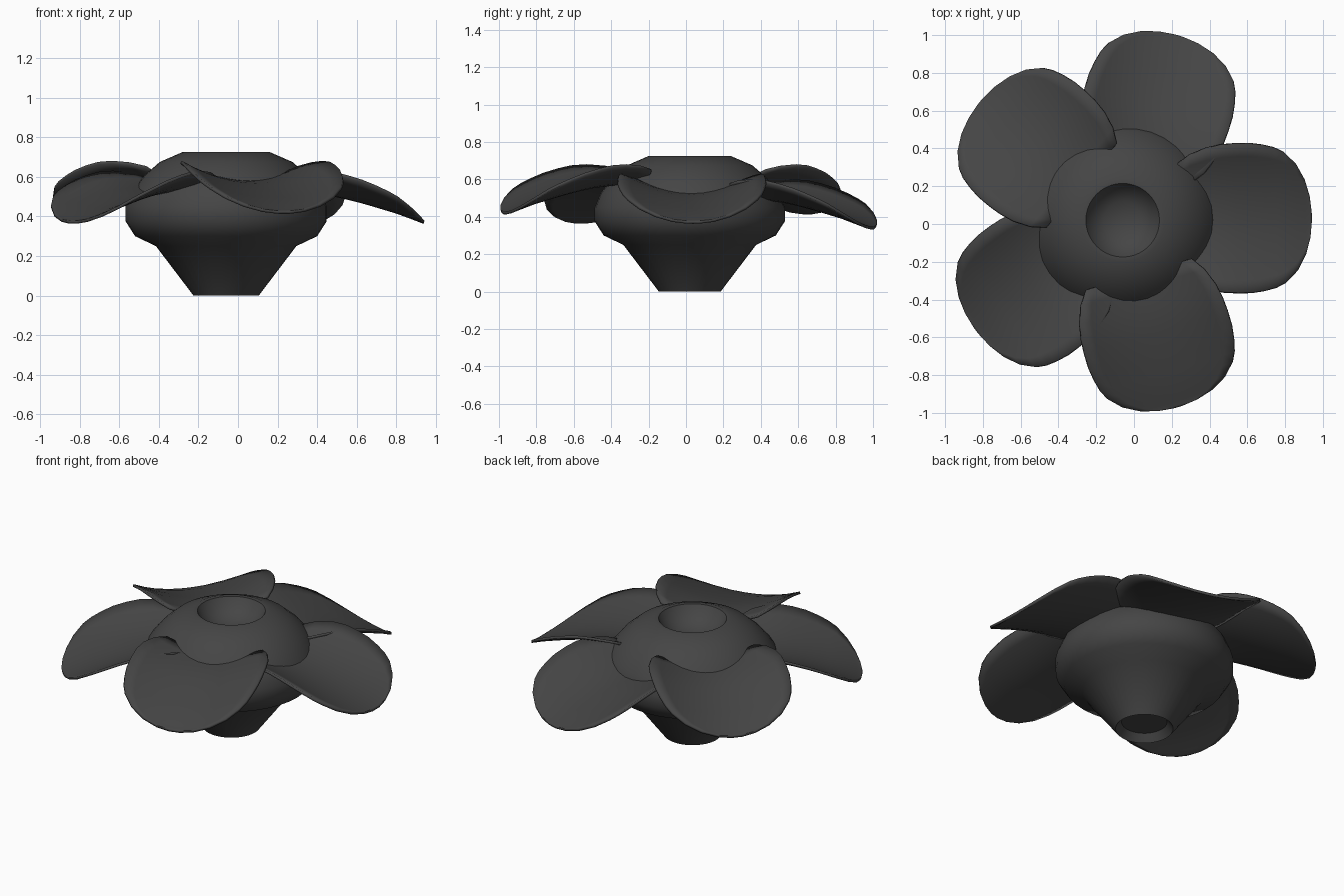
import bpy, bmesh, math
from mathutils import Vector

if "Cube" in bpy.data.objects:
    bpy.data.objects.remove(bpy.data.objects["Cube"])

CX, CY = -0.06, 0.02          # axis of the flower body

mat = bpy.data.materials.new("dark_grey")
mat.diffuse_color = (0.06, 0.06, 0.06, 1)
mat.use_nodes = True
mat.node_tree.nodes["Principled BSDF"].inputs["Base Color"].default_value = mat.diffuse_color


def finish(name, bm, angle):
    bmesh.ops.remove_doubles(bm, verts=bm.verts, dist=0.0005)
    bmesh.ops.recalc_face_normals(bm, faces=bm.faces)
    me = bpy.data.meshes.new(name)
    bm.to_mesh(me)
    bm.free()
    ob = bpy.data.objects.new(name, me)
    bpy.context.collection.objects.link(ob)
    me.materials.append(mat)
    bpy.ops.object.select_all(action='DESELECT')
    ob.select_set(True)
    bpy.context.view_layer.objects.active = ob
    bpy.ops.object.shade_smooth_by_angle(angle=math.radians(angle))
    return ob


def grid(bm, rows):
    vs = [[bm.verts.new(p) for p in row] for row in rows]
    for a, b in zip(vs, vs[1:]):
        for i in range(len(a) - 1):
            bm.faces.new((a[i], a[i + 1], b[i + 1], b[i]))


# Flower body: turned profile with a dished top and recessed foot
profile = [(0, 0.05), (0.13, 0.045), (0.165, 0.0), (0.355, 0.25), (0.46, 0.30),
           (0.508, 0.375), (0.508, 0.45), (0.475, 0.53), (0.41, 0.61),
           (0.335, 0.675), (0.22, 0.725), (0.195, 0.725), (0.165, 0.675),
           (0.10, 0.63), (0, 0.615)]
N = 40
bm = bmesh.new()
grid(bm, [[(CX + r * math.cos(2 * math.pi * i / N),
            CY + r * math.sin(2 * math.pi * i / N), z) for i in range(N + 1)]
          for r, z in profile])
bmesh.ops.dissolve_degenerate(bm, dist=0.0005, edges=bm.edges)
finish("flower_body", bm, 50)

# Petal outline and fall: radius, half width, centre-line height
petal_rows = [(0.29, 0.29, 0.58), (0.36, 0.34, 0.577), (0.45, 0.375, 0.57),
              (0.53, 0.39, 0.56), (0.60, 0.395, 0.545), (0.68, 0.395, 0.525),
              (0.75, 0.385, 0.505), (0.81, 0.37, 0.487), (0.86, 0.345, 0.472),
              (0.92, 0.285, 0.45), (0.965, 0.20, 0.433), (0.99, 0.11, 0.423),
              (1.0, 0.03, 0.42)]


def petal(name, angle, scale, drop):
    a = math.radians(angle)
    u = Vector((math.cos(a), math.sin(a), 0))
    v = Vector((-u.y, u.x, 0))
    rows = []
    for r, w, z in petal_rows:
        cup = 0.9 - 0.35 * r      # trough gets shallower outward
        row = []
        for i in range(13):
            s = w * (i / 6 - 1)
            p = Vector((CX, CY, z + drop + cup * s * s)) + u * r * scale + v * s
            row.append(p)
        rows.append(row)
    bm = bmesh.new()
    grid(bm, rows)
    ob = finish(name, bm, 40)
    m = ob.modifiers.new("thickness", 'SOLIDIFY')
    m.thickness = 0.015
    m.offset = 0


# Five overlapping petals, the raised ones lying over their neighbours
for i, (angle, scale, drop) in enumerate([(1, 1.0, -0.05), (73, 1.02, -0.08),
                                          (140, 0.98, 0.0), (217, 0.97, -0.05),
                                          (286.5, 1.03, 0.0)]):
    petal(f"petal_{i + 1}", angle, scale, drop)
